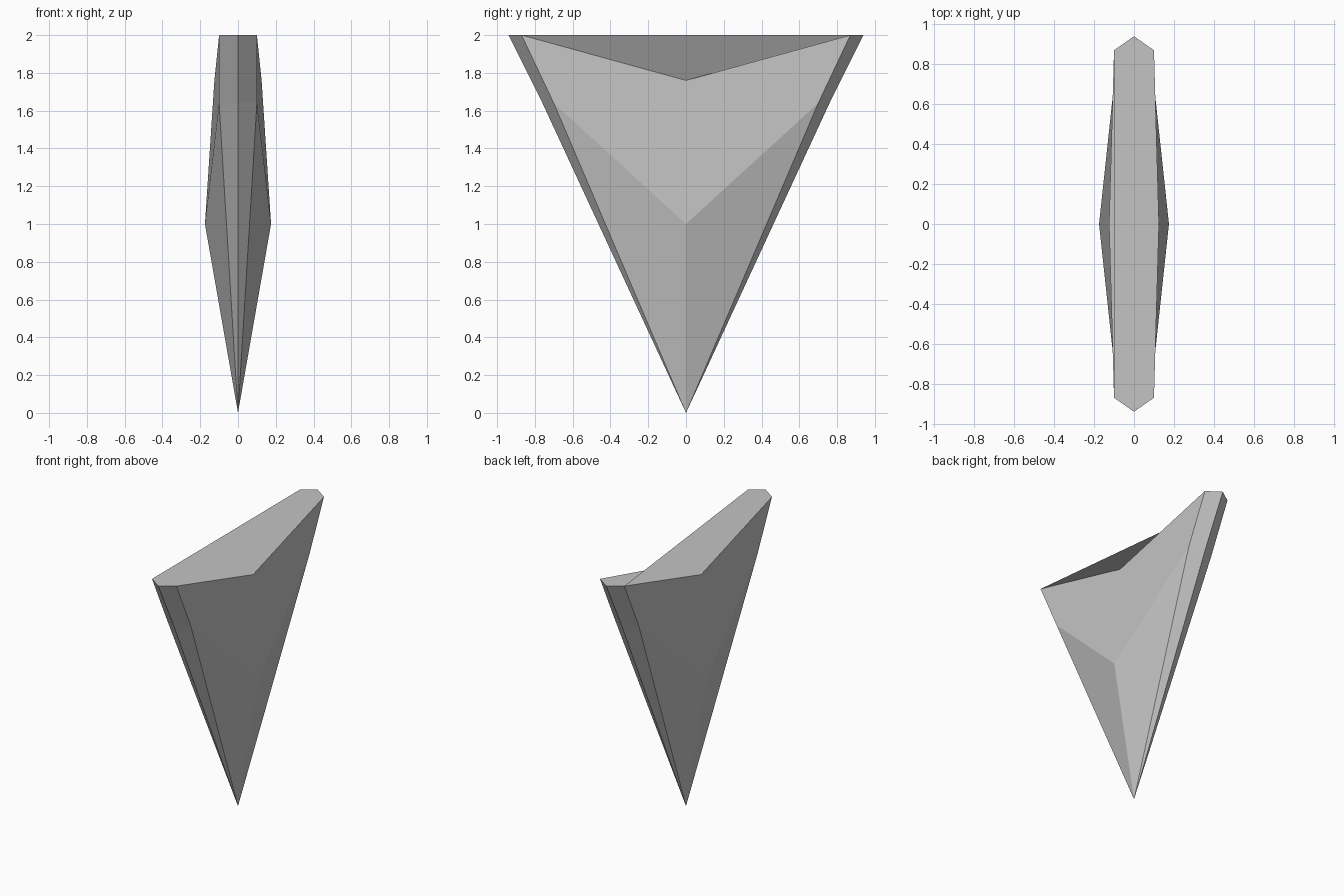
import bpy
from mathutils import Vector

cube = bpy.data.objects.get("Cube")
if cube:
    bpy.data.objects.remove(cube, do_unlink=True)

# Plain grey material
grey = bpy.data.materials.new("light_grey")
grey.use_nodes = True
colour = (0.55, 0.55, 0.55, 1)
grey.diffuse_color = colour
grey.node_tree.nodes["Principled BSDF"].inputs["Base Color"].default_value = colour

verts, index, tris, normals = [], {}, [], []


def point(x, y, z):
    """Index of a shared vertex."""
    key = (x, y, z)
    if key not in index:
        index[key] = len(verts)
        verts.append(key)
    return index[key]


def facet(points, outward):
    """Fan of triangles from the first point, shaded as one flat facet."""
    vs = [Vector(p) for p in points]
    n = sum((a.cross(b) for a, b in zip(vs, vs[1:] + vs[:1])), Vector())
    if n.dot(Vector(outward)) < 0:
        points, n = points[:1] + points[:0:-1], -n
    ids = [point(*p) for p in points]
    for a, b in zip(ids[1:], ids[2:]):
        tris.append((ids[0], a, b))
        normals.append(n.normalized())


# Landmarks of the wedge, mirrored by the signs sx and sy
tip = (0, 0, 0)
def belly(sx): return (sx * 0.175, 0, 1.0)
def notch(sx): return (sx * 0.125, 0, 1.76)
def corner(sx, sy): return (sx * 0.1, sy * 0.87, 2.0)
def shoulder(sx, sy): return (sx * 0.1, sy * 0.7, 1.64)
def end_top(sy): return (0, sy * 0.94, 2.0)
def end_bend(sy): return (0, sy * 0.76, 1.64)


for sx in (-1, 1):
    # Upper flank with the notched rim
    facet([notch(sx), corner(sx, 1), shoulder(sx, 1), belly(sx),
           shoulder(sx, -1), corner(sx, -1)], (sx, 0, 0))
    for sy in (-1, 1):
        # Lower flank, then the narrow bevel along the end
        facet([tip, belly(sx), shoulder(sx, sy)], (sx, 0, 0))
        facet([tip, shoulder(sx, sy), end_bend(sy)], (sx, sy, 0))
        facet([end_bend(sy), shoulder(sx, sy), corner(sx, sy), end_top(sy)], (sx, sy, 0))

# Top facet between the two notched rims
facet([corner(-1, 1), notch(-1), corner(-1, -1), end_top(-1),
       corner(1, -1), notch(1), corner(1, 1), end_top(1)], (0, 0, 1))

mesh = bpy.data.meshes.new("wedge_shard")
mesh.from_pydata(verts, [], tris)
mesh.materials.append(grey)
mesh.update()
mesh.normals_split_custom_set([tuple(n) for n in normals for _ in range(3)])
shard = bpy.data.objects.new("wedge_shard", mesh)
bpy.context.collection.objects.link(shard)
